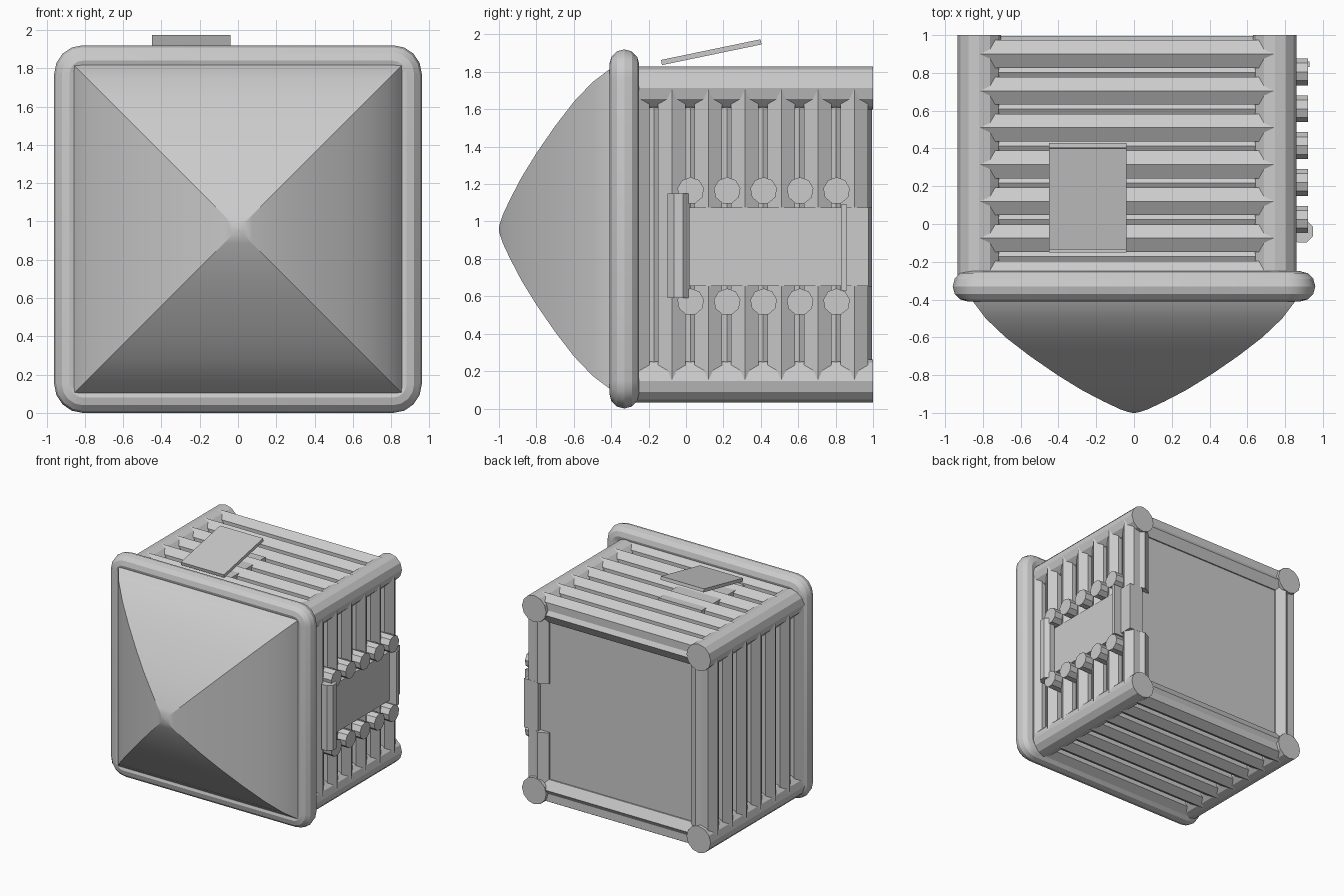
import bpy, bmesh, math
from mathutils import Vector

cube = bpy.data.objects.get("Cube")
if cube:
    bpy.data.objects.remove(cube, do_unlink=True)

grey = bpy.data.materials.new("stone_grey")
grey.use_nodes = True
GREY = (0.6, 0.6, 0.6, 1)
grey.diffuse_color = GREY
grey.node_tree.nodes["Principled BSDF"].inputs["Base Color"].default_value = GREY

# Centre of the hull section and half distance between corner logs
CX, CZ, HALF = -0.037, 0.93, 0.783
BACK = 1.0
STEP = 0.195


def finish(name, bm):
    bmesh.ops.recalc_face_normals(bm, faces=bm.faces)
    mesh = bpy.data.meshes.new(name)
    bm.to_mesh(mesh)
    bm.free()
    ob = bpy.data.objects.new(name, mesh)
    bpy.context.collection.objects.link(ob)
    mesh.materials.append(grey)
    return ob


def loft(bm, rings):
    """Skin closed rings of points and cap both ends."""
    loops = [[bm.verts.new(p) for p in ring] for ring in rings]
    for a, b in zip(loops, loops[1:]):
        for i in range(len(a)):
            j = (i + 1) % len(a)
            bm.faces.new((a[i], a[j], b[j], b[i]))
    bm.faces.new(loops[0])
    bm.faces.new(loops[-1])


def log(bm, start, end, radius, sides, out):
    """Prism with one edge facing 'out'."""
    start, end, out = Vector(start), Vector(end), Vector(out)
    side = (end - start).normalized().cross(out)
    turns = [math.tau * i / sides for i in range(sides)]
    loft(bm, [[p + radius * (math.cos(a) * out + math.sin(a) * side) for a in turns]
              for p in (start, end)])


def box(name, lo, hi):
    bm = bmesh.new()
    rings = [[(x, y, z) for x, y in ((lo[0], lo[1]), (hi[0], lo[1]), (hi[0], hi[1]), (lo[0], hi[1]))]
             for z in (lo[2], hi[2])]
    loft(bm, rings)
    return finish(name, bm)


# Curved four-sided nose
bm = bmesh.new()
profile = [(-0.36, 0.905), (-0.41, 0.865), (-0.5, 0.785), (-0.6, 0.68), (-0.7, 0.55),
           (-0.8, 0.405), (-0.88, 0.275), (-0.94, 0.16), (-0.98, 0.075), (-0.995, 0.03), (-1, 0.008)]
loft(bm, [[(sx * h, y, 0.96 + sz * h) for sx, sz in ((-1, -1), (1, -1), (1, 1), (-1, 1))]
          for y, h in profile])
# Round the hidden base corners inwards so they stay inside the collar
for v in bm.verts:
    if v.co.y > -0.45:
        pull = 0.03 if v.co.y > -0.38 else 0.012
        v.co.x -= math.copysign(pull, v.co.x)
        v.co.z -= math.copysign(pull, v.co.z - 0.96)
nose = finish("nose", bm)

# Rounded square collar: round section swept around a rounded square
bm = bmesh.new()
tube, bend, sides = 0.08, 0.07, 12
rings = []
for corner in range(4):
    mid = math.pi / 4 + corner * math.pi / 2
    sx, sz = round(math.cos(mid) * 1.4142), round(math.sin(mid) * 1.4142)
    for k in range(5):
        a = corner * math.pi / 2 + k * math.pi / 8
        d = Vector((math.cos(a), 0, math.sin(a)))
        c = Vector((sx * (0.88 - bend), -0.33, 0.96 + sz * (0.88 - bend))) + d * bend
        rings.append([bm.verts.new(c + tube * (math.cos(t) * d + math.sin(t) * Vector((0, 1, 0))))
                      for t in (math.tau * i / sides for i in range(sides))])
for a, b in zip(rings, rings[1:] + rings[:1]):
    for i in range(sides):
        j = (i + 1) % sides
        bm.faces.new((a[i], a[j], b[j], b[i]))
collar = finish("collar", bm)

for ob in (nose, collar):
    bpy.context.view_layer.objects.active = ob
    ob.select_set(True)
    bpy.ops.object.shade_smooth_by_angle(angle=math.radians(25))
    ob.select_set(False)

# Corner logs
bm = bmesh.new()
for sx in (-1, 1):
    for sz in (-1, 1):
        x, z = CX + sx * HALF, CZ + sz * HALF
        log(bm, (x, -0.33, z), (x, BACK, z), 0.115, 12, (0, 0, 1))
finish("corner_logs", bm)

# Inner core with the flat back panel
core = HALF - 0.02
box("inner_core", (CX - core, -0.33, CZ - core), (CX + core, 0.94, CZ + core))

# Slatted walls: proud ridges, sunken fillers and a bar framing the back
for name, out in (("left_wall", (1, 0, 0)), ("right_wall", (-1, 0, 0)),
                  ("roof_slats", (0, 0, 1)), ("floor_slats", (0, 0, -1))):
    bm = bmesh.new()
    out = Vector(out)
    along = Vector((0, 0, 1)) if out.x else Vector((1, 0, 0))
    slats = [(-0.27 + k * STEP, 0.812, 0.085, out) for k in range(7)]
    slats += [(-0.172 + k * STEP, 0.752, 0.08, out) for k in range(6)]
    slats.append((0.907, 0.752, 0.088, Vector((0, 1, 0))))
    for y, depth, radius, edge in slats:
        spans = [(-HALF, HALF)]
        if name == "left_wall" and y > 0:
            spans = [(-HALF, 0.655 - CZ), (1.075 - CZ, HALF)]
        centre = Vector((CX, y, CZ)) + out * depth
        for a, b in spans:
            log(bm, centre + along * a, centre + along * b, radius, 6, edge)
    finish(name, bm)

# Side opening: panel, front post, rear strip and rows of pegs
box("side_panel", (CX + core, 0.0, 0.655), (0.86, 0.975, 1.075))
box("rear_strip", (0.8, 0.83, 0.63), (0.93, 0.86, 1.09))
bm = bmesh.new()
log(bm, (0.89, -0.04, 0.59), (0.89, -0.04, 1.15), 0.063, 8, (0.924, 0.383, 0))
finish("front_post", bm)
bm = bmesh.new()
for k in range(5):
    for z in (0.57, 1.165):
        y = 0.025 + k * STEP
        log(bm, (0.72, y, z), (0.92, y, z), 0.072, 9, (0, 0, 1))
finish("pegs", bm)

# Roof hatch: flush base and tilted lid
box("hatch_base", (-0.45, -0.15, 1.6), (-0.04, 0.43, 1.8))
lid = box("hatch_lid", (-0.205, -0.272, -0.014), (0.205, 0.272, 0.014))
lid.location = (-0.245, 0.135, 1.905)
lid.rotation_euler.x = math.atan2(0.11, 0.53)
